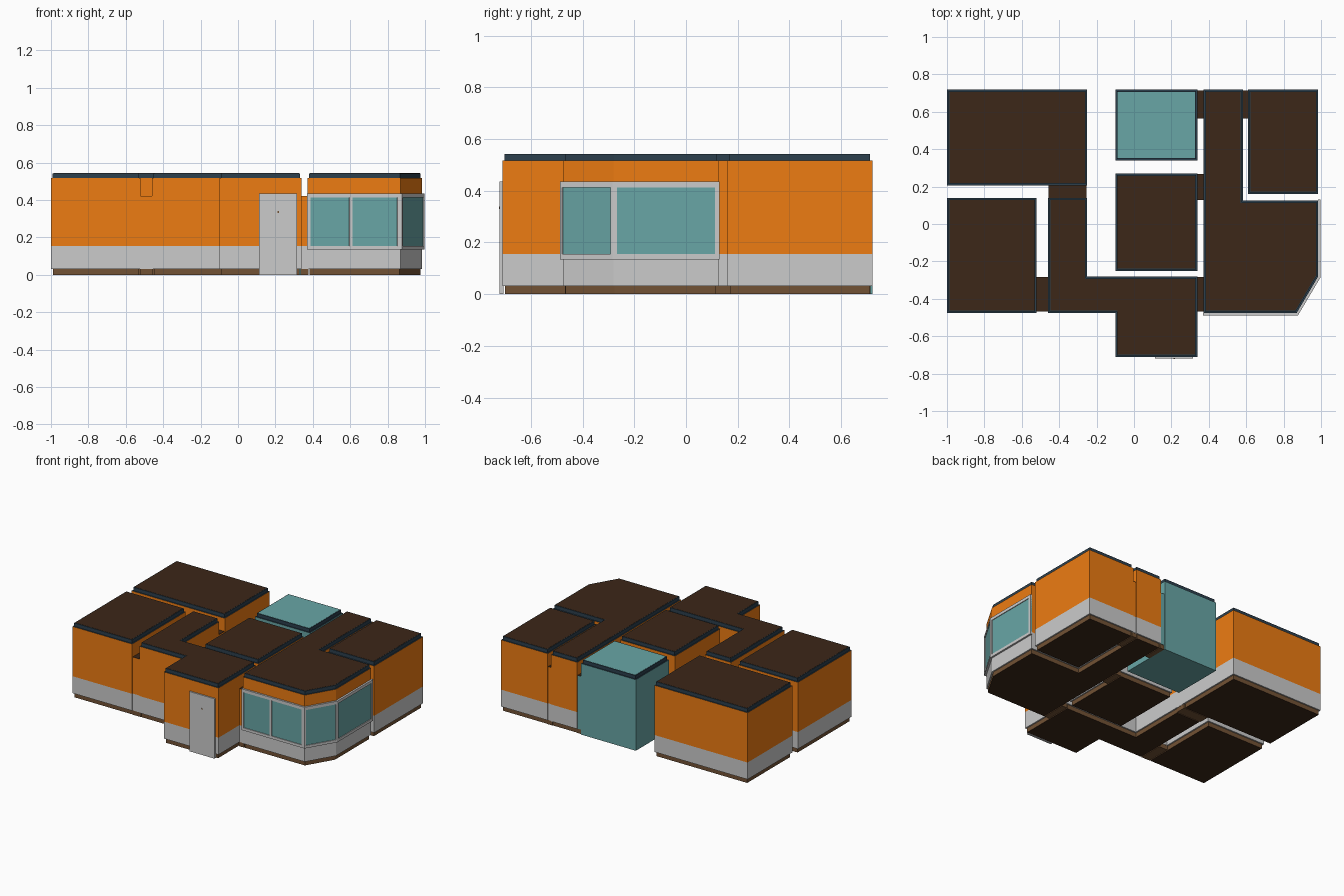
import bpy, bmesh
from mathutils import Vector

if "Cube" in bpy.data.objects:
    bpy.data.objects.remove(bpy.data.objects["Cube"])


def mat(name, r, g, b):
    m = bpy.data.materials.new(name)
    m.diffuse_color = (r, g, b, 1)
    m.use_nodes = True
    m.node_tree.nodes["Principled BSDF"].inputs["Base Color"].default_value = m.diffuse_color
    return m


ORANGE = mat("orange_wall", 0.85, 0.2, 0.006)
ROOF = mat("dark_brown", 0.045, 0.02, 0.009)
PLINTH = mat("plinth_brown", 0.17, 0.085, 0.035)
TRIM = mat("navy_trim", 0.025, 0.05, 0.075)
GLASS = mat("teal_glass", 0.14, 0.38, 0.38)
GREY = None
Z_PLINTH, Z_SKIRT, Z_WALL, Z_ROOF, Z_LINK = 0.032, 0.155, 0.517, 0.542, 0.42


def inset(pts, d):
    """Mitred inset of a counter-clockwise outline."""
    out = []
    for i, p in enumerate(pts):
        a, b, c = Vector(pts[i - 1]), Vector(p), Vector(pts[(i + 1) % len(pts)])
        u, v = (b - a).normalized(), (c - b).normalized()
        n, m = Vector((-u.y, u.x)), Vector((-v.y, v.x))
        out.append(b + (n + m) * (d / (1 + n.dot(m))))
    return out


def loft(name, pts, levels, material, bottom=False, top=False):
    """Stack of (inset, z) outlines joined by side faces."""
    bm = bmesh.new()
    rings = [[bm.verts.new((p[0], p[1], z)) for p in inset(pts, d)] for d, z in levels]
    n = len(pts)
    for r, s in zip(rings, rings[1:]):
        for i in range(n):
            j = (i + 1) % n
            bm.faces.new((r[i], r[j], s[j], s[i]))
    if bottom:
        bm.faces.new(rings[0][::-1])
    if top:
        bm.faces.new(rings[-1])
    me = bpy.data.meshes.new(name)
    bm.to_mesh(me)
    bm.free()
    if material:
        me.materials.append(material)
    ob = bpy.data.objects.new(name, me)
    bpy.context.collection.objects.link(ob)
    return ob


def prism(name, pts, z0, z1, material):
    return loft(name, pts, [(0, z0), (0, z1)], material, True, True)


def rect(x0, x1, y0, y1):
    return [(x0, y0), (x1, y0), (x1, y1), (x0, y1)]


def roof(name, pts, surface):
    loft(name + "_roof_trim", pts, [(0, Z_WALL), (0.008, Z_WALL), (0.008, Z_ROOF), (0.013, Z_ROOF)], TRIM)
    loft(name + "_roof", pts, [(0.013, Z_ROOF), (0.013, Z_ROOF + 0.001)], surface, top=True)


def block(name, pts):
    loft(name + "_floor", pts, [(0.01, 0), (0.011, 0)][::-1], ROOF, bottom=True)
    loft(name + "_plinth", pts, [(0.01, 0), (0.01, Z_PLINTH)], PLINTH)
    loft(name + "_skirt", pts, [(0.01, Z_PLINTH), (0, Z_PLINTH), (0, Z_SKIRT)], GREY)
    loft(name + "_walls", pts, [(0, Z_SKIRT), (0, Z_WALL)], ORANGE)
    roof(name, pts, ROOF)


def link(name, pts, wall=ORANGE):
    # low connector between two blocks
    loft(name + "_plinth", pts, [(0.005, 0), (0.005, Z_PLINTH)], PLINTH, bottom=True)
    loft(name + "_skirt", pts, [(0.003, Z_PLINTH), (0.003, Z_SKIRT)], wall if wall is GLASS else GREY)
    loft(name + "_walls", pts, [(0.003, Z_SKIRT), (0.003, Z_LINK)], wall)
    loft(name + "_roof", pts, [(0.003, Z_LINK), (0.003, Z_LINK + 0.001)], ROOF, top=True)


# rooms
block("back_left_room", rect(-1, -0.25, 0.205, 0.72))
block("front_left_room", rect(-1, -0.52, -0.475, 0.14))
block("middle_room", rect(-0.1, 0.34, -0.25, 0.27))
block("back_right_room", rect(0.61, 0.985, 0.16, 0.72))
block("entrance_hall", [(-0.46, -0.475), (-0.1, -0.475), (-0.1, -0.71), (0.34, -0.71),
                        (0.34, -0.28), (-0.25, -0.28), (-0.25, 0.14), (-0.46, 0.14)])
block("living_room", [(0.372, -0.475), (0.87, -0.475), (0.985, -0.28), (0.985, 0.125),
                      (0.582, 0.125), (0.582, 0.72), (0.372, 0.72)])

# glass room
glass_plan = rect(-0.1, 0.34, 0.34, 0.72)
loft("glass_room_walls", glass_plan, [(0, 0), (0, Z_WALL)], GLASS, bottom=True)
roof("glass_room", glass_plan, GLASS)

# connectors
link("left_link", rect(-0.53, -0.45, -0.472, -0.28))
link("back_left_link", rect(-0.46, -0.25, 0.13, 0.215))
link("hall_living_link", rect(0.33, 0.382, -0.472, -0.28))
link("middle_link", rect(0.33, 0.382, 0.125, 0.27))
link("glass_link", rect(0.33, 0.382, 0.56, 0.718), GLASS)
link("back_right_link", rect(0.572, 0.62, 0.56, 0.718))

# wraparound corner window
inner = [(0.37, -0.475), (0.87, -0.475), (0.985, -0.28), (0.985, 0.13)]
outer = [(0.37, -0.488), (0.877, -0.488), (0.998, -0.284), (0.998, 0.13)]
pane = [tuple(Vector(a).lerp(Vector(b), 0.6)) for a, b in zip(inner, outer)]
prism("window_sill", outer + inner[::-1], 0.135, 0.155, GREY)
prism("window_header", outer + inner[::-1], 0.413, 0.435, GREY)
prism("window_glass", pane + inner[::-1], 0.155, 0.413, GLASS)


def mullion(name, seg, t0, t1):
    def at(path, t):
        return tuple(Vector(path[seg]).lerp(Vector(path[seg + 1]), t))
    prism(name, [at(outer, t0), at(outer, t1), at(inner, t1), at(inner, t0)], 0.155, 0.413, GREY)


for i, (seg, t0, t1) in enumerate([(0, 0, 0.035), (0, 0.445, 0.48), (0, 0.95, 1), (1, 0, 0.04),
                                   (1, 0.96, 1), (2, 0, 0.04), (2, 0.955, 1)]):
    mullion("window_mullion_%d" % (i + 1), seg, t0, t1)

# front door with peephole
prism("front_door", rect(0.112, 0.315, -0.72, -0.705), 0, 0.435, GREY)
prism("door_peephole", rect(0.21, 0.22, -0.722, -0.719), 0.33, 0.34, PLINTH)
